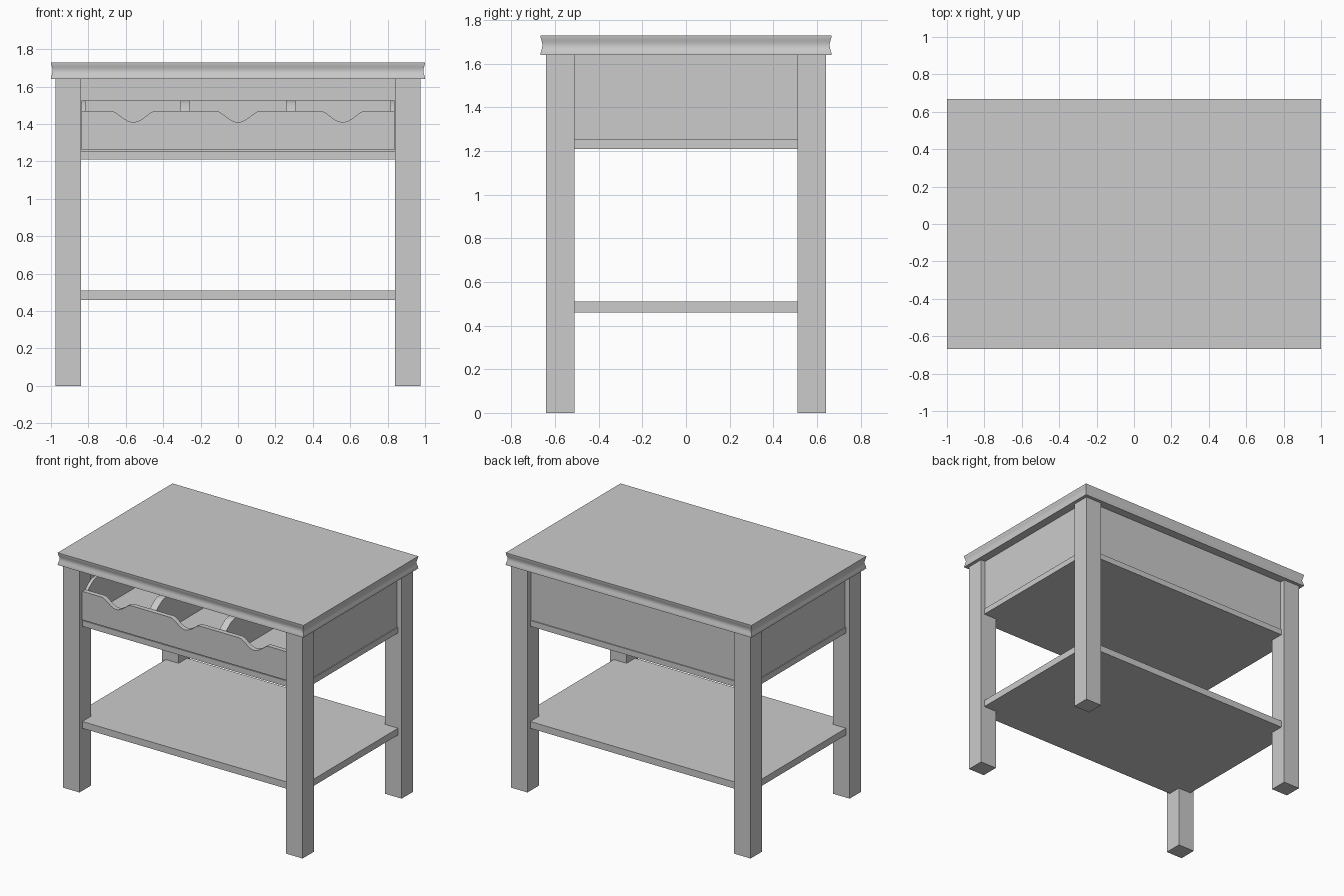
import bpy, bmesh, math
from mathutils import Vector

cube = bpy.data.objects.get("Cube")
if cube:
    bpy.data.objects.remove(cube, do_unlink=True)

grey = bpy.data.materials.new("plain_grey")
grey.use_nodes = True
COLOUR = (0.6, 0.6, 0.6, 1)
grey.diffuse_color = COLOUR
grey.node_tree.nodes["Principled BSDF"].inputs["Base Color"].default_value = COLOUR


def finish(name, bm):
    bmesh.ops.recalc_face_normals(bm, faces=bm.faces)
    mesh = bpy.data.meshes.new(name)
    bm.to_mesh(mesh)
    bm.free()
    mesh.materials.append(grey)
    obj = bpy.data.objects.new(name, mesh)
    bpy.context.collection.objects.link(obj)
    return obj


def box(name, x, y, z):
    bm = bmesh.new()
    bmesh.ops.create_cube(bm, size=1)
    for v in bm.verts:
        v.co = [lo + (c + 0.5) * (hi - lo) for c, (lo, hi) in zip(v.co, (x, y, z))]
    return finish(name, bm)


def prism(name, outline, depth):
    """Extrude a closed 3D outline along a depth vector."""
    bm = bmesh.new()
    face = bm.faces.new([bm.verts.new(p) for p in outline])
    new = bmesh.ops.extrude_face_region(bm, geom=[face])["geom"]
    bmesh.ops.translate(bm, vec=Vector(depth),
                        verts=[g for g in new if isinstance(g, bmesh.types.BMVert)])
    return finish(name, bm)


def smooth(obj):
    bpy.ops.object.select_all(action="DESELECT")
    obj.select_set(True)
    bpy.context.view_layer.objects.active = obj
    bpy.ops.object.shade_smooth_by_angle(angle=math.radians(35))


# Table top: rectangle swept with a shallow hollow along its edge
def table_top():
    bm = bmesh.new()
    steps, low, high = 10, 1.64, 1.73
    rings = []
    for i in range(steps + 1):
        t = i / steps
        inset = 0.009 * math.sin(math.pi * t) ** 2
        x, y, z = 1 - inset, 0.667 - inset, low + t * (high - low)
        rings.append([bm.verts.new((sx * x, sy * y, z))
                      for sx, sy in ((-1, -1), (1, -1), (1, 1), (-1, 1))])
    for a, b in zip(rings, rings[1:]):
        for k in range(4):
            n = (k + 1) % 4
            bm.faces.new((a[k], a[n], b[n], b[k]))
    bm.faces.new(rings[0])
    bm.faces.new(rings[-1])
    smooth(finish("table_top", bm))


table_top()

# Legs
for sx, side in ((-1, "right"), (1, "left")):
    for sy, end in ((-1, "front"), (1, "back")):
        box(f"{end}_{side}_leg", sorted((sx * 0.84, sx * 0.975)),
            sorted((sy * 0.51, sy * 0.642)), (0, 1.64))

# Shelf and the board under the drawer, both let into the legs
box("shelf", (-0.945, 0.945), (-0.61, 0.61), (0.46, 0.51))
box("bottom_board", (-0.945, 0.945), (-0.61, 0.61), (1.21, 1.253))

# Side and back panels
for sx, side in ((-1, "right"), (1, "left")):
    box(f"{side}_panel", sorted((sx * 0.895, sx * 0.938)), (-0.6, 0.603), (1.253, 1.64))
box("back_panel", (-0.938, 0.938), (0.56, 0.603), (1.253, 1.64))

# Drawer front with three scalloped finger cut-outs
DRAWER, FRONT, BACK, BOTTOM, RIM = 0.837, -0.615, 0.55, 1.26, 1.47
outline = [(-DRAWER, FRONT, BOTTOM), (-DRAWER, FRONT, RIM)]
for centre in (-0.56, 0, 0.56):
    for i in range(17):
        u = -1 + i / 8
        dip = 0.06 * math.cos(u * math.pi / 2) ** 1.5 if abs(u) < 1 else 0
        outline.append((centre + 0.115 * u, FRONT, RIM - dip))
outline += [(DRAWER, FRONT, RIM), (DRAWER, FRONT, BOTTOM)]
smooth(prism("drawer_front", outline, (0, 0.035, 0)))

# Drawer floor and back
box("drawer_floor", (-DRAWER, DRAWER), (FRONT + 0.035, BACK), (BOTTOM, 1.28))
box("drawer_back", (-DRAWER, DRAWER), (BACK - 0.03, BACK), (1.28, 1.525))


# Drawer sides and dividers: the top edge sweeps up behind the front
def divider(name, x0, x1):
    y0 = FRONT + 0.035
    side = [(x0, BACK - 0.03, 1.28), (x0, y0, 1.28)]
    for i in range(11):
        t = i / 10
        side.append((x0, y0 + 0.1 * t, RIM + 0.055 * math.sin(t * math.pi / 2)))
    side.append((x0, BACK - 0.03, 1.525))
    smooth(prism(name, side, (x1 - x0, 0, 0)))


divider("drawer_right_side", -DRAWER, -0.815)
divider("right_divider", -0.31, -0.257)
divider("left_divider", 0.257, 0.31)
divider("drawer_left_side", 0.815, DRAWER)
